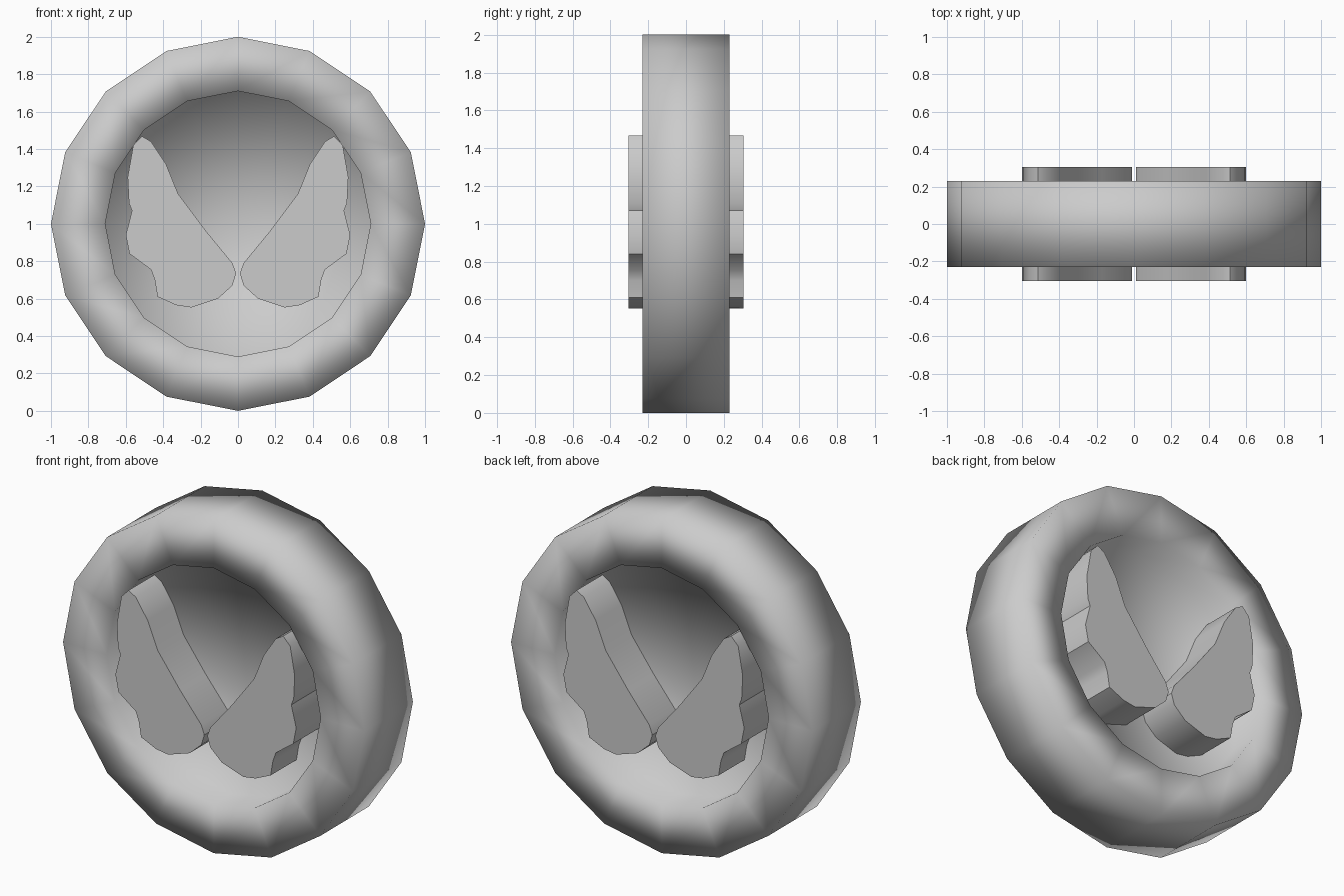
import bpy, bmesh, math

if "Cube" in bpy.data.objects:
    bpy.data.objects.remove(bpy.data.objects["Cube"])

SIDES = 16


def make_object(name, bm):
    bmesh.ops.recalc_face_normals(bm, faces=bm.faces)
    mesh = bpy.data.meshes.new(name)
    bm.to_mesh(mesh)
    bm.free()
    obj = bpy.data.objects.new(name, mesh)
    bpy.context.collection.objects.link(obj)
    return obj


def lathe(name, profile):
    """Spin (radius, y) points around the y axis; both ends close on the axis."""
    bm = bmesh.new()
    rings = []
    for r, y in profile:
        n = 1 if r == 0 else SIDES
        rings.append([bm.verts.new((r * math.sin(2 * math.pi * i / SIDES), y,
                                    1 + r * math.cos(2 * math.pi * i / SIDES)))
                      for i in range(n)])
    for a, b in zip(rings, rings[1:]):
        for i in range(SIDES):
            j = (i + 1) % SIDES
            corners = [a[i % len(a)], a[j % len(a)], b[j % len(b)], b[i % len(b)]]
            bm.faces.new(list(dict.fromkeys(corners)))
    for f in bm.faces:
        f.smooth = True
    return make_object(name, bm)


def wing(name, outline, side, half_depth):
    """Extrude one wing outline through the disc."""
    bm = bmesh.new()
    front = bm.faces.new([bm.verts.new((side * x, -half_depth, z)) for x, z in outline])
    ext = bmesh.ops.extrude_face_region(bm, geom=[front], use_keep_orig=True)
    moved = [v for v in ext["geom"] if isinstance(v, bmesh.types.BMVert)]
    bmesh.ops.translate(bm, verts=moved, vec=(0, 2 * half_depth, 0))
    obj = make_object(name, bm)
    bpy.ops.object.select_all(action='DESELECT')
    obj.select_set(True)
    bpy.context.view_layer.objects.active = obj
    bpy.ops.object.shade_smooth_by_angle(angle=math.radians(35))
    return obj


# Medallion: square-section rim with a thin recessed web on both faces
lathe("medallion_rim", [(0, -0.06), (0.71, -0.06), (0.71, -0.23), (1, -0.23),
                        (1, 0.23), (0.71, 0.23), (0.71, 0.06), (0, 0.06)])

# Pair of wings standing proud of both faces
WING = [(0.513, 1.468), (0.56, 1.42), (0.59, 1.25), (0.583, 1.11), (0.567, 1.07),
        (0.60, 0.94), (0.58, 0.84), (0.465, 0.755), (0.445, 0.70), (0.43, 0.61),
        (0.33, 0.565), (0.25, 0.553), (0.107, 0.60), (0.03, 0.67), (0.01, 0.735),
        (0.03, 0.79), (0.17, 0.96), (0.32, 1.16), (0.385, 1.32), (0.465, 1.44)]
for label, side in (("right", 1), ("left", -1)):
    wing(label + "_wing", WING, side, 0.305)
